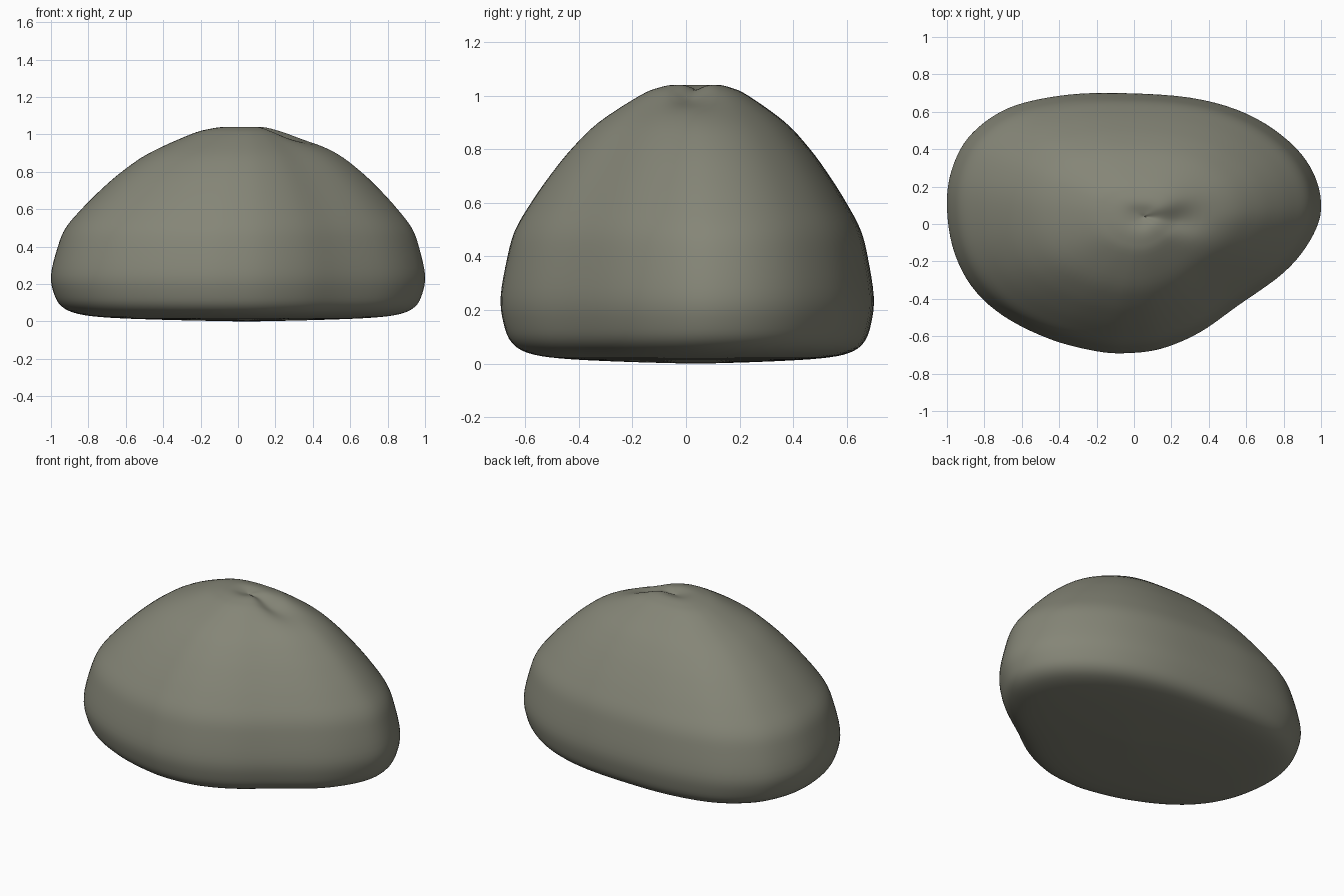
import bpy
import bmesh
import math
from mathutils import Vector

default_cube = bpy.data.objects.get("Cube")
if default_cube:
    bpy.data.objects.remove(default_cube, do_unlink=True)


def smooth_path(points, steps, closed):
    """Catmull-Rom curve through 2D points."""
    points = [Vector(p) for p in points]
    count = len(points)

    def pick(i):
        return points[i % count] if closed else points[max(0, min(count - 1, i))]

    path = []
    for i in range(count if closed else count - 1):
        a, b, c, d = (pick(i + k) for k in (-1, 0, 1, 2))
        for s in range(steps):
            t = s / steps
            path.append(0.5 * (2 * b + (c - a) * t
                               + (2 * a - 5 * b + 4 * c - d) * t ** 2
                               + (3 * b - a - 3 * c + d) * t ** 3))
    if not closed:
        path.append(points[-1])
    return path


# Stone material
stone = bpy.data.materials.new("stone grey")
stone.use_nodes = True
colour = (0.235, 0.237, 0.185, 1)
stone.diffuse_color = colour
shader = stone.node_tree.nodes["Principled BSDF"]
shader.inputs["Base Color"].default_value = colour
shader.inputs["Roughness"].default_value = 0.9

# Widest outline seen from above, counter-clockwise
outline = smooth_path([
    (1, .08), (.96, .27), (.83, .44), (.6, .59), (.3, .675), (-.1, .7),
    (-.4, .685), (-.67, .62), (-.86, .49), (-.96, .33), (-1, .13),
    (-.97, -.12), (-.87, -.33), (-.7, -.49), (-.45, -.615), (-.2, -.68),
    (-.03, -.69), (.15, -.665), (.35, -.58), (.55, -.44), (.8, -.26),
    (.94, -.09)], 5, True)

# Profile from base centre to summit: fraction of outline radius, height
profile = smooth_path([
    (.02, 0), (.4, .008), (.7, .02), (.86, .04), (.945, .08), (.985, .15),
    (1, .25), (.965, .4), (.925, .5), (.845, .6), (.75, .7), (.64, .8),
    (.5, .9), (.29, 1), (.19, 1.03), (.11, 1.04), (.04, 1.03),
    (.005, 1.022)], 4, False)

summit = Vector((.05, .04))
groove_angle = -.1


def groove_depth(spoke, fraction, height):
    """Shallow crease running from the summit towards the left side."""
    if height < .5:
        return 0
    angle = math.atan2(spoke.y, spoke.x) - groove_angle
    radial = math.exp(-((fraction - .22) / .14) ** 2)
    return .045 * radial * math.exp(-(angle / .4) ** 2)


# Loft the rings into one closed body
bm = bmesh.new()
rings = []
for fraction, height in profile:
    ring = []
    for point in outline:
        spoke = point - summit
        flat = summit + spoke * fraction
        z = height - groove_depth(spoke, fraction, height)
        ring.append(bm.verts.new((flat.x, flat.y, z)))
    rings.append(ring)
for lower, upper in zip(rings, rings[1:]):
    for i in range(len(lower)):
        j = (i + 1) % len(lower)
        bm.faces.new((lower[i], lower[j], upper[j], upper[i]))
bm.faces.new(rings[0][::-1])
bm.faces.new(rings[-1])
bmesh.ops.recalc_face_normals(bm, faces=bm.faces)

mesh = bpy.data.meshes.new("boulder")
bm.to_mesh(mesh)
bm.free()
mesh.materials.append(stone)
mesh.shade_smooth()
boulder = bpy.data.objects.new("boulder", mesh)
bpy.context.collection.objects.link(boulder)
